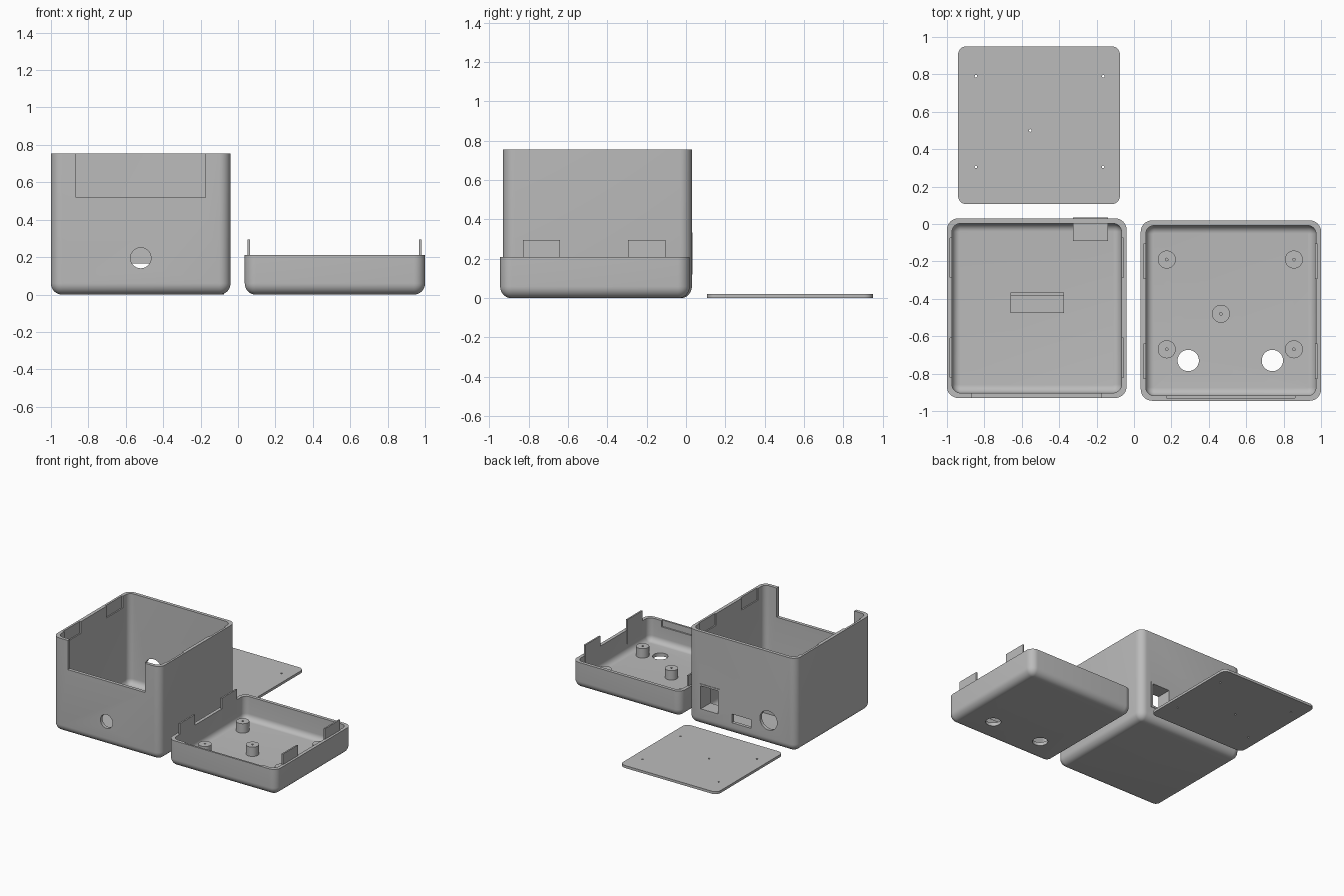
import bpy, bmesh, math
from mathutils import Matrix, Vector

old = bpy.data.objects.get("Cube")
if old:
    bpy.data.objects.remove(old, do_unlink=True)

grey = bpy.data.materials.new("plain grey")
grey.use_nodes = True
COLOUR = (0.5, 0.5, 0.5, 1)
grey.diffuse_color = COLOUR
grey.node_tree.nodes["Principled BSDF"].inputs["Base Color"].default_value = COLOUR


def finish(name, bm):
    bmesh.ops.recalc_face_normals(bm, faces=bm.faces)
    mesh = bpy.data.meshes.new(name)
    bm.to_mesh(mesh)
    bm.free()
    mesh.materials.append(grey)
    obj = bpy.data.objects.new(name, mesh)
    bpy.context.collection.objects.link(obj)
    return obj


def select(obj):
    bpy.ops.object.select_all(action='DESELECT')
    obj.select_set(True)
    bpy.context.view_layer.objects.active = obj


def smooth(obj):
    select(obj)
    bpy.ops.object.shade_smooth_by_angle(angle=math.radians(35))


def block(name, x, y, z):
    bm = bmesh.new()
    bmesh.ops.create_cube(bm, size=1)
    for v in bm.verts:
        v.co = Vector([(r[0] + r[1]) / 2 + c * (r[1] - r[0]) for r, c in zip((x, y, z), v.co)])
    return finish(name, bm)


def rod(name, centre, radius, length, axis='Z', sides=40):
    bm = bmesh.new()
    turn = Matrix.Rotation(math.pi / 2, 4, 'X') if axis == 'Y' else Matrix()
    bmesh.ops.create_cone(bm, cap_ends=True, segments=sides, radius1=radius, radius2=radius,
                          depth=length, matrix=Matrix.Translation(centre) @ turn)
    return finish(name, bm)


def cut(obj, cutters):
    for c in cutters:
        mod = obj.modifiers.new("cut", 'BOOLEAN')
        mod.operation = 'DIFFERENCE'
        mod.solver = 'EXACT'
        mod.object = c
        select(obj)
        bpy.ops.object.modifier_apply(modifier=mod.name)
        bpy.data.objects.remove(c, do_unlink=True)


def ring(bm, cx, cy, hx, hy, r, z, n=8):
    # one rounded rectangle of vertices
    verts = []
    for q, (sx, sy) in enumerate(((1, 1), (-1, 1), (-1, -1), (1, -1))):
        for i in range(n + 1):
            a = (q + i / n) * math.pi / 2
            verts.append(bm.verts.new((cx + sx * (hx - r) + r * math.cos(a),
                                       cy + sy * (hy - r) + r * math.sin(a), z)))
    return verts


def skin(bm, rings):
    for a, b in zip(rings, rings[1:]):
        for i in range(len(a)):
            j = (i + 1) % len(a)
            bm.faces.new((a[i], a[j], b[j], b[i]))
    bm.faces.new(rings[0])
    bm.faces.new(rings[-1])


def tub(name, cx, cy, half, height, wall=0.027, r=0.06):
    # open shell with rounded corners and a rounded bottom, inside and out
    bm = bmesh.new()

    def bowl(h, radius, floor):
        out = []
        for i in range(9):
            a = i / 8 * math.pi / 2
            inset = (radius - 0.003) * (1 - math.sin(a))
            out.append(ring(bm, cx, cy, h - inset, h - inset, radius - inset,
                            floor + radius * (1 - math.cos(a))))
        out.append(ring(bm, cx, cy, h, h, radius, height))
        return out

    skin(bm, bowl(half, r, 0) + bowl(half - wall, r - 0.015, wall)[::-1])
    return finish(name, bm)


# Main case
case = tub("case_body", -0.52, -0.45, 0.48, 0.755)
cutters = [block("front_opening", (-0.865, -0.175), (-1, -0.88), (0.52, 0.9)),
           rod("front_hole", (-0.52, -0.92, 0.195), 0.055, 0.12, 'Y'),
           rod("back_hole", (-0.755, 0.02, 0.2), 0.077, 0.12, 'Y'),
           block("back_slot", (-0.6, -0.43), (-0.04, 0.1), (0.095, 0.165)),
           block("socket_hole", (-0.315, -0.15), (-0.04, 0.1), (0.13, 0.325))]
# Latch recesses inside the side walls
for y in (-0.18, -0.715):
    for x in (-0.97, -0.07):
        cutters.append(block("latch_recess", (x - 0.013, x + 0.013),
                             (y - 0.105, y + 0.105), (0.66, 0.9)))
cut(case, cutters)
smooth(case)

# Socket frame through the back wall
socket = block("socket_frame", (-0.325, -0.14), (-0.09, 0.034), (0.12, 0.335))
cut(socket, [block("socket_bore", (-0.31, -0.155), (-0.2, 0.1), (0.135, 0.32))])

# Holder on the case floor
block("floor_holder", (-0.66, -0.375), (-0.475, -0.385), (0.02, 0.05))
block("floor_holder_ridge", (-0.66, -0.375), (-0.385, -0.365), (0.02, 0.09))

# Lid
lid = tub("lid", 0.518, -0.463, 0.482, 0.21)
cutters = [rod("lid_hole", (x, -0.73, 0), 0.057, 0.2) for x in (0.29, 0.74)]
cutters.append(block("panel_groove", (0.175, 0.86), (-0.93, -0.9), (0.16, 0.3)))
cut(lid, cutters)
smooth(lid)

# Latch tabs on the lid sides
for x in (0.057, 0.975):
    for y in (-0.2, -0.735):
        block("latch_tab", (x - 0.006, x + 0.006), (y - 0.095, y + 0.095), (0.1, 0.295))

# Standoffs with pilot holes
for x, y in ((0.175, -0.19), (0.855, -0.19), (0.465, -0.48), (0.175, -0.67), (0.855, -0.67)):
    post = rod("standoff", (x, y, 0.062), 0.048, 0.08)
    cut(post, [rod("pilot_hole", (x, y, 0.09), 0.007, 0.08, sides=12)])
    smooth(post)

# Loose mounting plate
bm = bmesh.new()
skin(bm, [ring(bm, -0.508, 0.528, 0.433, 0.422, 0.045, z) for z in (0, 0.02)])
plate = finish("mounting_plate", bm)
cut(plate, [rod("plate_hole", (x, y, 0), 0.007, 0.1, sides=12) for x, y in
            ((-0.845, 0.79), (-0.165, 0.79), (-0.555, 0.5), (-0.845, 0.305), (-0.165, 0.305))])
smooth(plate)
